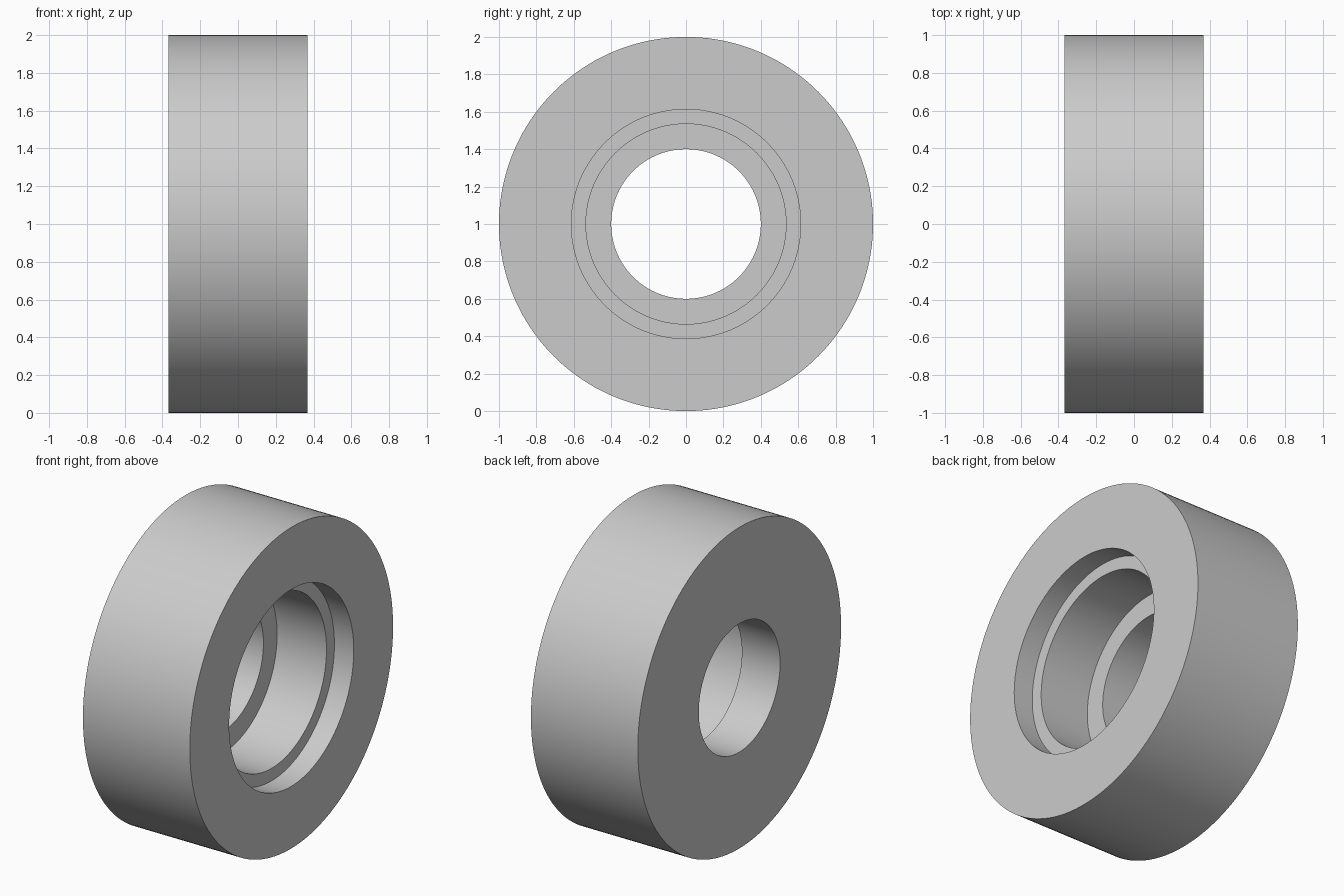
import bpy
import bmesh
from math import tau, radians
from mathutils import Vector

SEGMENTS = 160
HALF_WIDTH = 0.368
OUTER, COUNTERBORE, SEAT, BORE = 1.0, 0.613, 0.535, 0.40
COUNTERBORE_X, SEAT_X = 0.235, -0.105

cube = bpy.data.objects.get("Cube")
if cube:
    bpy.data.objects.remove(cube, do_unlink=True)

# Plain grey finish
grey = bpy.data.materials.new("light_grey")
grey.use_nodes = True
colour = (0.6, 0.6, 0.6, 1.0)
grey.diffuse_color = colour
grey.node_tree.nodes["Principled BSDF"].inputs["Base Color"].default_value = colour

# Closed cross-section of the ring as (x, radius): stepped bore opens to +x
profile = [
    (-HALF_WIDTH, BORE),
    (-HALF_WIDTH, OUTER),
    (HALF_WIDTH, OUTER),
    (HALF_WIDTH, COUNTERBORE),
    (COUNTERBORE_X, COUNTERBORE),
    (COUNTERBORE_X, SEAT),
    (SEAT_X, SEAT),
    (SEAT_X, BORE),
]

# Revolve the cross-section about the x axis
bm = bmesh.new()
verts = [bm.verts.new((x, 0, r)) for x, r in profile]
edges = [bm.edges.new((a, b)) for a, b in zip(verts, verts[1:] + verts[:1])]
bmesh.ops.spin(bm, geom=verts + edges, cent=Vector(), axis=Vector((1, 0, 0)),
               angle=tau, steps=SEGMENTS, use_merge=False)
bmesh.ops.remove_doubles(bm, verts=bm.verts, dist=1e-4)
bmesh.ops.recalc_face_normals(bm, faces=bm.faces)

mesh = bpy.data.meshes.new("stepped_ring")
bm.to_mesh(mesh)
bm.free()
mesh.materials.append(grey)

ring = bpy.data.objects.new("stepped_ring", mesh)
ring.location.z = OUTER
bpy.context.collection.objects.link(ring)

# Smooth round walls with crisp rims
bpy.ops.object.select_all(action="DESELECT")
ring.select_set(True)
bpy.context.view_layer.objects.active = ring
bpy.ops.object.shade_smooth_by_angle(angle=radians(30))
